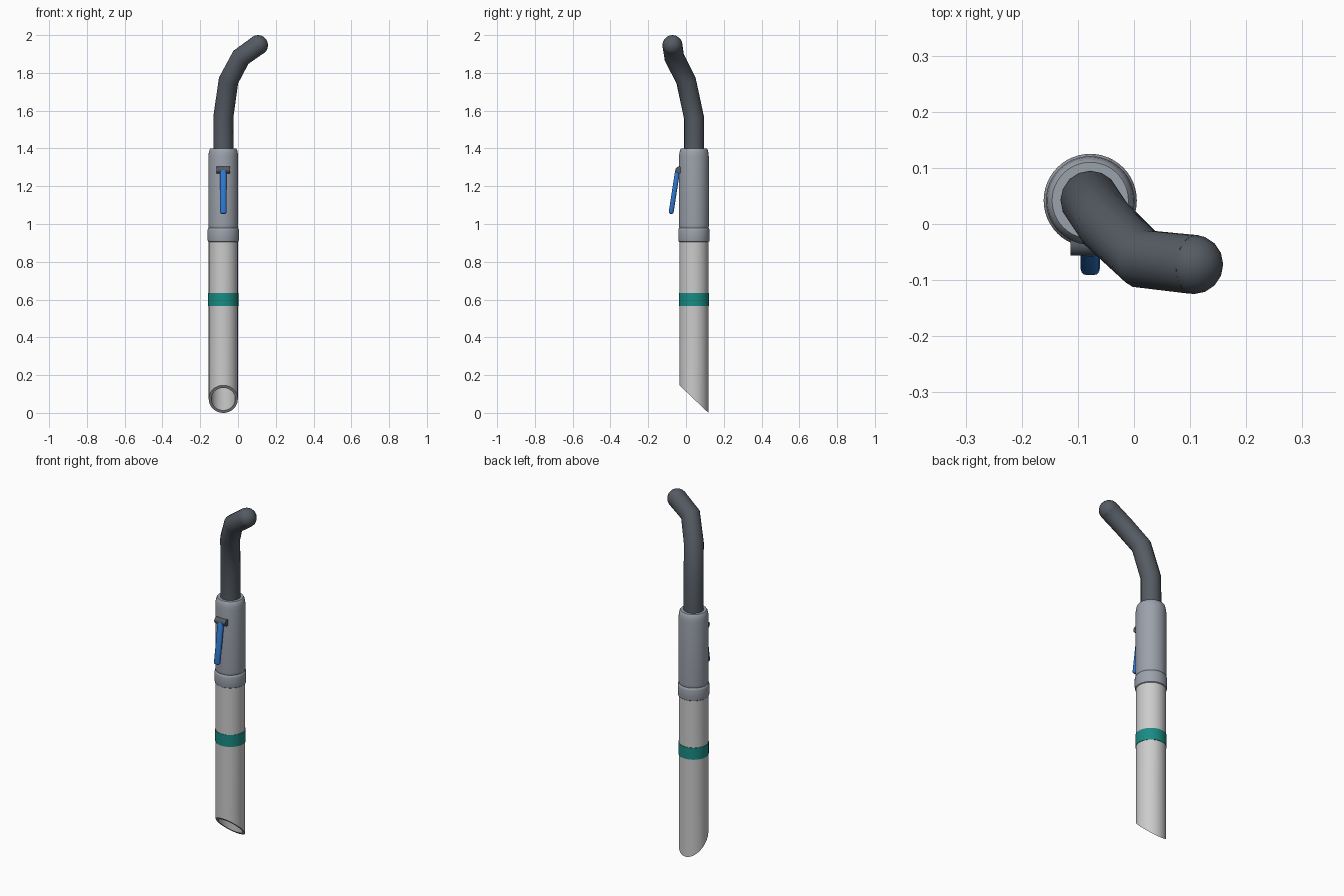
import bpy, bmesh, math
from mathutils import Matrix, Vector

if "Cube" in bpy.data.objects:
    bpy.data.objects.remove(bpy.data.objects["Cube"])

CX, CY = -0.078, 0.042   # axis of the wand


def material(name, rgb):
    m = bpy.data.materials.new(name)
    m.diffuse_color = (*rgb, 1)
    m.use_nodes = True
    m.node_tree.nodes["Principled BSDF"].inputs["Base Color"].default_value = m.diffuse_color
    return m


LIGHT = material("light_grey", (0.56, 0.56, 0.55))
GREY = material("blue_grey", (0.33, 0.36, 0.41))
DARK = material("dark_grey", (0.09, 0.105, 0.125))
TEAL = material("teal", (0.01, 0.26, 0.23))
BLUE = material("blue", (0.03, 0.19, 0.62))


def smooth(ob, mat, angle=35):
    ob.data.materials.append(mat)
    bpy.ops.object.select_all(action='DESELECT')
    ob.select_set(True)
    bpy.context.view_layer.objects.active = ob
    bpy.ops.object.shade_smooth_by_angle(angle=math.radians(angle))


def finish(bm, name, mat, angle=35):
    bmesh.ops.recalc_face_normals(bm, faces=bm.faces[:])
    me = bpy.data.meshes.new(name)
    bm.to_mesh(me)
    bm.free()
    ob = bpy.data.objects.new(name, me)
    bpy.context.collection.objects.link(ob)
    smooth(ob, mat, angle)
    return ob


def lathe(name, profile, mat, cut=None, segs=48):
    """Revolve a closed (radius, z) loop about the wand axis."""
    bm = bmesh.new()
    vs = [bm.verts.new((CX + r, CY, z)) for r, z in profile]
    edges = [bm.edges.new((vs[i], vs[(i + 1) % len(vs)])) for i in range(len(vs))]
    bmesh.ops.spin(bm, geom=vs + edges, cent=(CX, CY, 0), axis=(0, 0, 1),
                   angle=2 * math.pi, steps=segs, use_merge=True)
    bmesh.ops.remove_doubles(bm, verts=bm.verts[:], dist=1e-5)
    if cut:
        for v in bm.verts:
            if v.co.z < 0.01:
                v.co.z = cut(v.co.y)
    return finish(bm, name, mat)


def solid(pts):
    return [(0.002, pts[0][1])] + pts + [(0.002, pts[-1][1])]


# hollow tube with a slanted mouth facing the front
lathe("suction_tube", [(0.077, 0), (0.077, 0.92), (0.063, 0.92), (0.063, 0)],
      LIGHT, cut=lambda y: (0.119 - y) * 0.95)

# coloured band
lathe("tube_band", [(0.074, 0.567), (0.0795, 0.567), (0.0795, 0.635), (0.074, 0.635)], TEAL)

# collar and grip
lathe("collar", solid([(0.077, 0.905), (0.081, 0.908), (0.083, 0.916), (0.083, 0.966),
                       (0.081, 0.975), (0.076, 0.98)]), GREY)
lathe("handle_grip", solid([(0.074, 0.972), (0.078, 0.982), (0.079, 0.995), (0.079, 1.355),
                            (0.077, 1.375), (0.073, 1.393), (0.068, 1.40)]), GREY)

# bent hose
path = [(CX, CY, 1.38), (CX, CY, 1.565), (-0.05, 0.0, 1.76),
        (0.015, -0.062, 1.882), (0.106, -0.072, 1.947)]
cu = bpy.data.curves.new("hose", 'CURVE')
cu.dimensions = '3D'
cu.bevel_depth = 0.053
cu.bevel_resolution = 6
cu.use_fill_caps = True
sp = cu.splines.new('POLY')
sp.points.add(len(path) - 1)
for p, co in zip(sp.points, path):
    p.co = (*co, 1)
hose = bpy.data.objects.new("hose", cu)
bpy.context.collection.objects.link(hose)
bpy.context.view_layer.objects.active = hose
hose.select_set(True)
bpy.ops.object.convert(target='MESH')
smooth(bpy.context.view_layer.objects.active, DARK, 45)

# rounded hose end
bm = bmesh.new()
bmesh.ops.create_uvsphere(bm, u_segments=16, v_segments=10, radius=0.053,
                          matrix=Matrix.Translation(path[-1]))
finish(bm, "hose_end", DARK, 50)

# lever pivot pin across the front of the grip
bm = bmesh.new()
bmesh.ops.create_cone(bm, cap_ends=True, segments=20, radius1=0.018, radius2=0.018, depth=0.07,
                      matrix=Matrix.Translation((CX, -0.038, 1.286)) @ Matrix.Rotation(math.pi / 2, 4, 'Y'))
finish(bm, "lever_pivot", DARK)

# slanted trigger lever
top, bottom = Vector((CX, -0.043, 1.292)), Vector((CX, -0.080, 1.053))
d = top - bottom
bm = bmesh.new()
bmesh.ops.create_cube(bm, size=1, matrix=Matrix.Translation((top + bottom) / 2)
                      @ Matrix.Rotation(-math.atan2(d.y, d.z), 4, 'X')
                      @ Matrix.Diagonal((0.034, 0.026, d.length, 1)))
bmesh.ops.bevel(bm, geom=bm.edges[:], offset=0.011, segments=3, profile=0.5, affect='EDGES')
finish(bm, "trigger_lever", BLUE)
